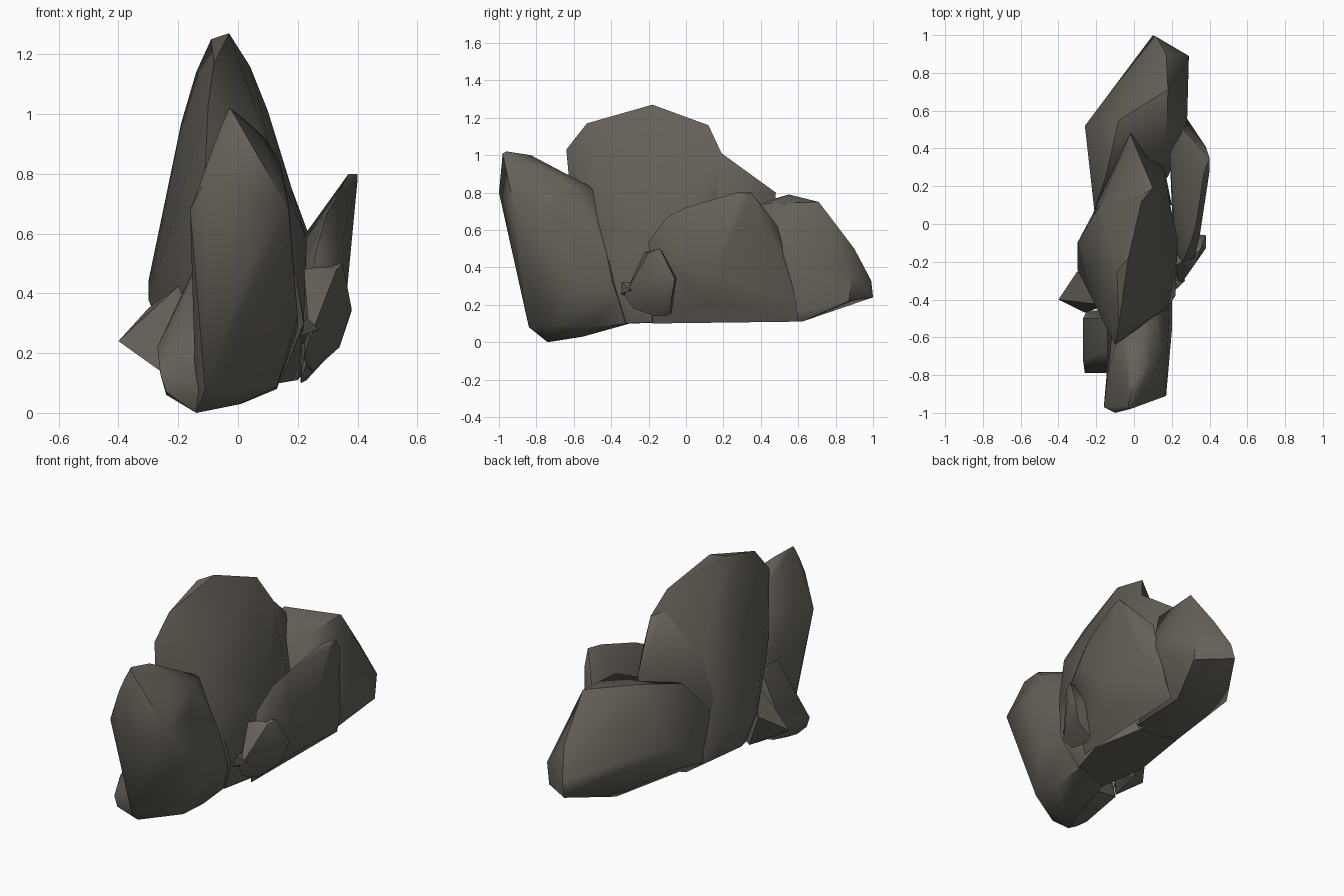
import bpy
import bmesh
import math
from mathutils import Vector

PERCENT = 0.01          # corner points below are in hundredths of a unit
CREASE = math.radians(48)
FLATNESS = math.radians(3)


def remove_default_cube():
    cube = bpy.data.objects.get("Cube")
    if cube:
        bpy.data.objects.remove(cube, do_unlink=True)


def make_material(name, colour):
    material = bpy.data.materials.new(name)
    material.use_nodes = True
    material.diffuse_color = colour
    shader = material.node_tree.nodes.get("Principled BSDF")
    shader.inputs["Base Color"].default_value = colour
    shader.inputs["Roughness"].default_value = 0.9
    return material


def make_boulder(name, corners, material):
    """Wrap a chiselled convex boulder around a few corner points."""
    bm = bmesh.new()
    for corner in corners:
        bm.verts.new(Vector(corner) * PERCENT)
    bmesh.ops.convex_hull(bm, input=list(bm.verts), use_existing_faces=False)

    # Drop the points that ended up inside the boulder
    inside = [vert for vert in bm.verts if not vert.link_faces]
    bmesh.ops.delete(bm, geom=inside, context='VERTS')

    # Merge nearly level facets into broad faces
    bmesh.ops.dissolve_limit(bm, angle_limit=FLATNESS,
                             verts=list(bm.verts), edges=list(bm.edges))
    bmesh.ops.recalc_face_normals(bm, faces=list(bm.faces))

    mesh = bpy.data.meshes.new(name)
    bm.to_mesh(mesh)
    bm.free()
    mesh.materials.append(material)
    boulder = bpy.data.objects.new(name, mesh)
    bpy.context.collection.objects.link(boulder)

    # Soft shading across shallow folds, crisp at the ridges
    bpy.ops.object.select_all(action='DESELECT')
    boulder.select_set(True)
    bpy.context.view_layer.objects.active = boulder
    bpy.ops.object.shade_smooth_by_angle(angle=CREASE)
    return boulder


remove_default_cube()
stone = make_material("dark warm grey stone", (0.130, 0.118, 0.098, 1.0))

# Tall central boulder: ridge, flanks, then base
central_ridge = [
    (-10, -64, 103), (-8, -53, 117), (-9, -25, 125), (-3, -18, 127),
    (4, 12, 116), (10, 19, 101),
]
central_flanks = [
    (-14, -25, 114), (-19, -20, 97), (-30, -10, 44), (-30, -24, 38),
    (14, 10, 88), (18, 16, 75), (23, -8, 58), (22, -38, 30),
    (17, -45, 60), (11, -48, 88), (-12, -60, 60), (-18, 10, 80),
]
central_base = [
    (-22, -20, 17), (-14, 20, 15), (14, 22, 11), (20, -10, 11),
    (14, -32, 10), (-14, -45, 14),
]
make_boulder("central_boulder",
             central_ridge + central_flanks + central_base, stone)

# Lower shoulder running back from the central boulder
make_boulder("central_shoulder", [
    (10, 19, 101), (4, 12, 106), (-2, 48, 80), (13, 12, 88),
    (18, 16, 75), (-18, 10, 80), (-22, 5, 55), (20, 10, 50),
    (-2, 46, 16), (14, 40, 11), (-14, 12, 16), (14, 10, 11),
], stone)

# Upright boulder at the front
front_top = [
    (-2, -98, 101), (-3, -96, 102), (0, -83, 100), (8, -47, 81),
    (-6, -50, 80), (9, -75, 92), (14, -62, 84), (-10, -100, 80),
    (-6, -98, 95), (-9, -99, 87),
]
front_sides = [
    (17, -91, 68), (17, -72, 70), (14, -47, 58), (18, -41, 38),
    (-16, -97, 68), (-14, -80, 72), (-12, -91, 48), (2, -91, 48),
    (20, -57, 32),
]
front_foot = [
    (-11, -84, 8), (-14, -74, 0), (1, -62, 3), (-4, -55, 3),
    (13, -70, 9), (13, -51, 8), (20, -32, 28), (13, -30, 10),
    (-10, -40, 10),
]
make_boulder("front_boulder", front_top + front_sides + front_foot, stone)

# Low stone leaning on the front boulder
make_boulder("front_low_stone", [
    (-24, -79, 7), (-24, -70, 6), (-26, -79, 13), (-27, -72, 22),
    (-27, -50, 22), (-25, -46, 12), (-14, -50, 50), (-14, -66, 49),
    (-13, -79, 22), (-14, -74, 0), (-9, -79, 8), (-8, -45, 10),
    (0, -60, 20),
], stone)

# Pointed shard on the right flank
make_boulder("right_shard", [
    (-40, -40, 24), (-30, -25, 35), (-15, -43, 47), (-26, -47, 14),
    (-22, -28, 15), (-10, -30, 25),
], stone)

# Leaning slab along the left flank
slab_top = [
    (37, 27, 80), (40, 35, 80), (40, 28, 78), (38, 41, 72),
    (27, 49, 62), (19, 36, 55), (33, 0, 72), (30, -10, 67),
    (33, 20, 72),
]
slab_lower = [
    (35, -5, 58), (32, -18, 50), (36, 15, 36), (33, 46, 40),
    (26, 59, 21), (23, 60, 11), (21, -18, 10), (33, 12, 22),
    (22, -14, 50), (26, -20, 54),
]
make_boulder("left_slab", slab_top + slab_lower, stone)

# Small broken stone tilted against the slab
make_boulder("left_foot_stone", [
    (38, -6, 34), (38, -13, 35), (34, -8, 22), (25, -17, 14),
    (24, -33, 25), (33, -20, 48), (35, -14, 50), (22, -28, 18),
    (24, -8, 14), (22, -22, 48), (22, -4, 35),
], stone)

# Little knob between the front boulder and the foot stone
make_boulder("left_knob", [
    (23, -34, 32), (27, -30, 28), (19, -36, 25), (25, -22, 24),
    (20, -22, 32), (18, -28, 22),
], stone)

# Broad sloping boulder at the back
back_top = [
    (-8, 55, 79), (18, 71, 75), (17, 42, 74), (-15, 25, 70),
    (-21, 7, 50), (17, 90, 50), (20, 92, 36),
]
back_lower = [
    (-26, 52, 45), (-25, 51, 31), (28, 50, 48), (29, 89, 36),
    (29, 87, 22), (12, 99, 33), (10, 100, 24), (20, 62, 11),
    (4, 60, 11), (-18, 10, 18), (18, 25, 11),
]
make_boulder("back_boulder", back_top + back_lower, stone)
